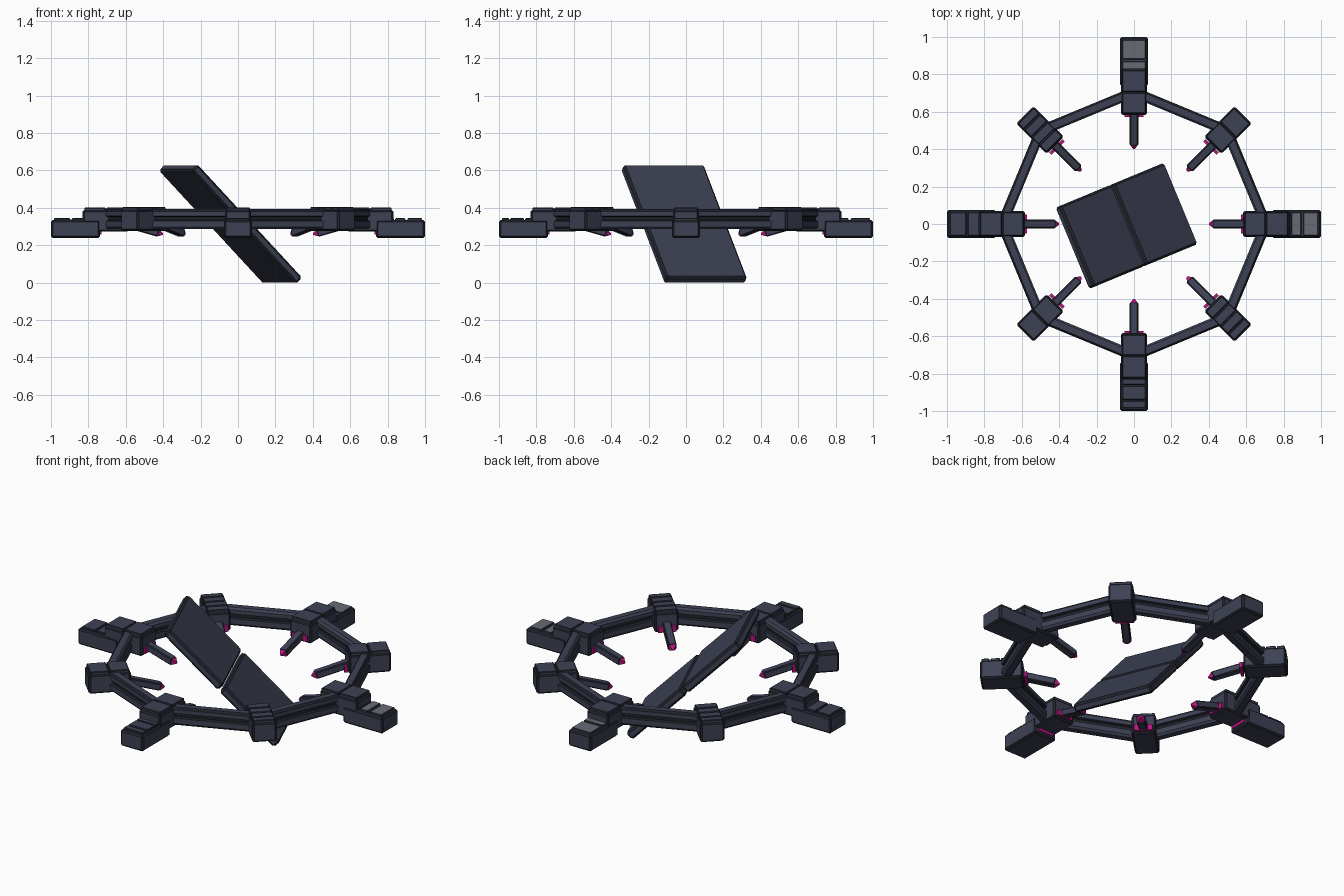
import bpy, bmesh, math
from mathutils import Matrix, Vector

if "Cube" in bpy.data.objects:
    bpy.data.objects.remove(bpy.data.objects["Cube"])


def material(name, rgb):
    m = bpy.data.materials.new(name)
    m.diffuse_color = (*rgb, 1)
    m.use_nodes = True
    m.node_tree.nodes["Principled BSDF"].inputs["Base Color"].default_value = m.diffuse_color
    return m


NAVY = material("navy_hull", (0.047, 0.053, 0.088))
DARK = material("dark_trim", (0.014, 0.016, 0.024))
GREY = material("grey_plate", (0.135, 0.15, 0.175))
PINK = material("magenta_glow", (0.50, 0.008, 0.22))


def finish(bm, name, mats, matrix):
    bm.transform(matrix)
    bmesh.ops.recalc_face_normals(bm, faces=bm.faces)
    me = bpy.data.meshes.new(name)
    bm.to_mesh(me)
    bm.free()
    for m in mats:
        me.materials.append(m)
    ob = bpy.data.objects.new(name, me)
    bpy.context.collection.objects.link(ob)
    return ob


def block(name, lo, hi, mat=NAVY, bevel=0.0, trim=DARK, matrix=Matrix()):
    """Box between two corners, with trim-coloured bevelled edges."""
    lo, hi = Vector(lo), Vector(hi)
    bm = bmesh.new()
    bmesh.ops.create_cube(bm, size=1)
    for v in bm.verts:
        v.co = Vector([(lo[i] + hi[i]) / 2 + v.co[i] * (hi[i] - lo[i]) for i in range(3)])
    if bevel:
        bmesh.ops.bevel(bm, geom=bm.edges[:], offset=bevel, segments=1,
                        affect='EDGES', material=1)
    return finish(bm, name, [mat, trim], matrix)


def plates(name, spans, half, z0, z1, mat, matrix):
    """Row of raised plates along the radius."""
    for r0, r1 in spans:
        block(name, (r0, -half, z0), (r1, half, z1), mat, 0.005, DARK, matrix)


# Octagonal ring: grooved beam profile spun in eight steps
profile = [(0.735, 0.297), (0.735, 0.328), (0.722, 0.334), (0.722, 0.350),
           (0.735, 0.356), (0.735, 0.380), (0.724, 0.392), (0.686, 0.392),
           (0.675, 0.380), (0.675, 0.356), (0.688, 0.350), (0.688, 0.334),
           (0.675, 0.328), (0.675, 0.297), (0.686, 0.285), (0.724, 0.285)]
dark_strips = {1, 2, 3, 5, 7, 9, 10, 11, 13, 15}
dark_strips -= {7, 13, 15}
bm = bmesh.new()
rings = []
for k in range(8):
    a = k * math.pi / 4
    rings.append([bm.verts.new((r * math.cos(a), r * math.sin(a), z)) for r, z in profile])
n = len(profile)
for k in range(8):
    p, q = rings[k], rings[(k + 1) % 8]
    for i in range(n):
        j = (i + 1) % n
        f = bm.faces.new((p[i], q[i], q[j], p[j]))
        f.material_index = 1 if i in dark_strips else 0
finish(bm, "octagon_ring", [NAVY, DARK], Matrix())


def probe(matrix):
    """Sloping arm with a pointed glowing tip, aimed at the centre."""
    tilt = matrix @ Matrix.Translation((0.61, 0, 0.318)) @ Matrix.Rotation(math.radians(-16), 4, 'Y')
    block("probe_arm", (-0.195, -0.023, -0.021), (0, 0.023, 0.021), NAVY, 0.006, DARK, tilt)
    bm = bmesh.new()
    bmesh.ops.create_cone(bm, cap_ends=True, segments=4, radius1=0.026, radius2=0.004, depth=0.024)
    bm.transform(Matrix.Translation((-0.206, 0, 0)) @ Matrix.Rotation(-math.pi / 2, 4, 'Y')
                 @ Matrix.Rotation(math.pi / 4, 4, 'Z'))
    finish(bm, "probe_tip", [PINK], tilt)
    block("probe_collar", (0.573, -0.05, 0.285), (0.59, 0.05, 0.318), PINK, 0, DARK, matrix)


# Outer pod plate layouts for the four main directions: +x, +y, -x, -y
pod_plates = [
    (GREY, [(0.815, 0.835), (0.84, 0.895), (0.905, 0.985)]),
    (GREY, [(0.825, 0.87), (0.88, 0.985)]),
    (NAVY, [(0.80, 0.89), (0.895, 0.985)]),
    (NAVY, [(0.82, 0.86), (0.865, 0.94), (0.945, 0.985)]),
]

for k in range(8):
    turn = Matrix.Rotation(k * math.pi / 4, 4, 'Z')
    probe(turn)
    if k % 2 == 0:
        # Main node with its lower outer pod
        block("main_node", (0.583, -0.07, 0.272), (0.832, 0.07, 0.388), NAVY, 0.01, DARK, turn)
        plates("node_cap", [(0.59, 0.703), (0.707, 0.822)], 0.064, 0.38, 0.402, NAVY, turn)
        block("outer_pod", (0.738, -0.075, 0.238), (1.0, 0.075, 0.334), NAVY, 0.01, DARK, turn)
        mat, spans = pod_plates[k // 2]
        plates("pod_plate", spans, 0.064, 0.325, 0.344, mat, turn)
        block("pod_glow", (0.731, -0.05, 0.256), (0.745, 0.05, 0.288), PINK, 0, DARK, turn)
    else:
        # Corner node: ridged on one diagonal, split in two on the other
        block("corner_node", (0.595, -0.066, 0.276), (0.825, 0.066, 0.39), NAVY, 0.01, DARK, turn)
        if k in (3, 7):
            spans = [(0.602, 0.655), (0.66, 0.712), (0.717, 0.77), (0.775, 0.818)]
        else:
            spans = [(0.602, 0.708), (0.712, 0.818)]
        plates("corner_cap", spans, 0.06, 0.382, 0.404, NAVY, turn)

# Tilted pair of slabs floating in the centre
tilt = (Matrix.Translation((-0.04, -0.01, 0.3125)) @ Matrix.Rotation(math.radians(22.5), 4, 'Z')
        @ Matrix.Rotation(math.radians(45), 4, 'Y'))
for x0, x1 in ((-0.429, -0.006), (0.006, 0.429)):
    block("centre_slab", (x0, -0.235, -0.025), (x1, 0.235, 0.025), NAVY, 0.012, DARK, tilt)
